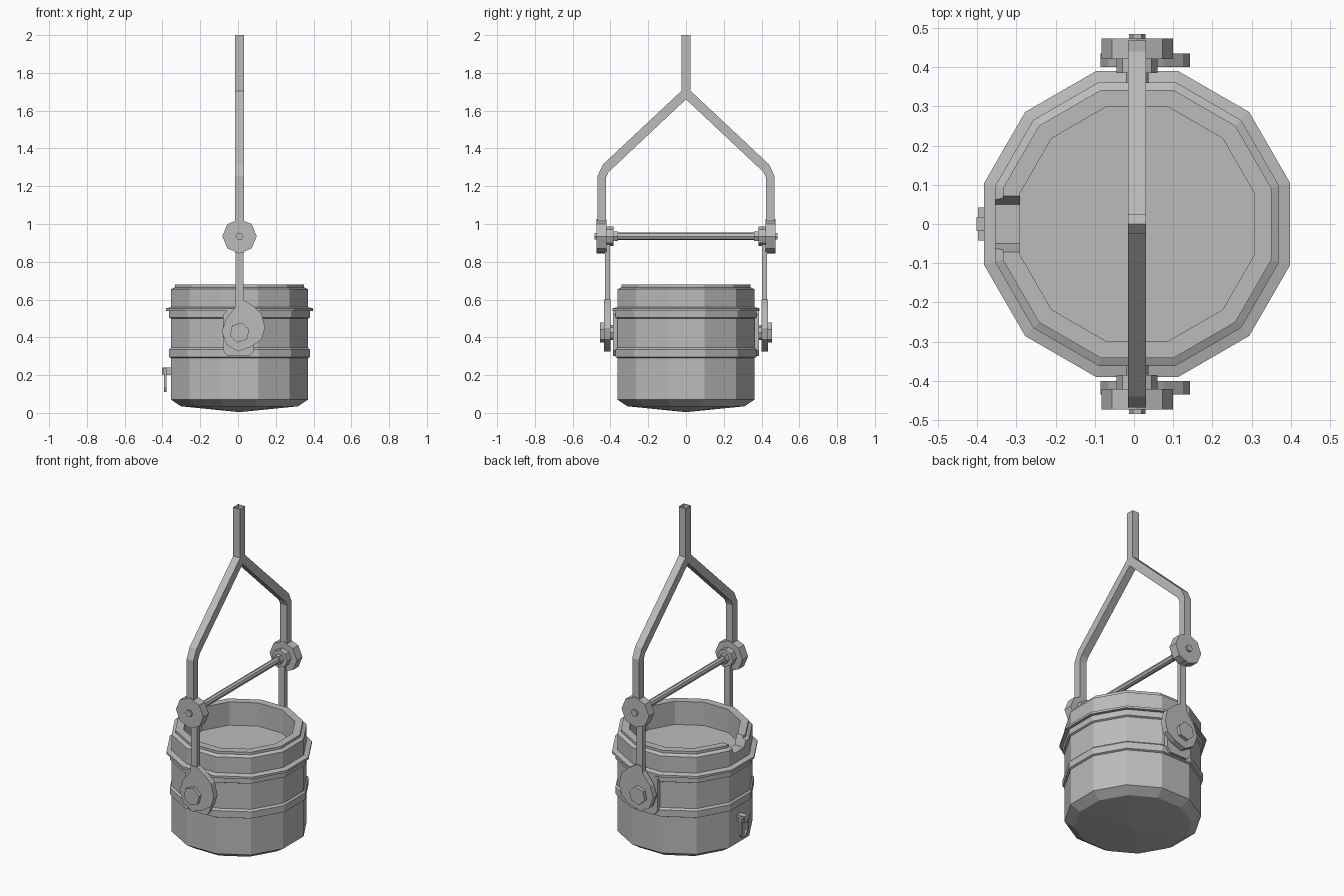
import bpy, bmesh, math
from mathutils import Vector, Matrix

if "Cube" in bpy.data.objects:
    bpy.data.objects.remove(bpy.data.objects["Cube"])

CX = 0.008          # shared axis of vessel and yoke
PIVOT_Z = 0.935     # crossbar height
LUG_Z = 0.425       # trunnion height

steel = bpy.data.materials.new("steel_grey")
steel.use_nodes = True
grey = (0.5, 0.5, 0.5, 1)
steel.diffuse_color = grey
steel.node_tree.nodes["Principled BSDF"].inputs["Base Color"].default_value = grey


def finish(name, bm):
    bmesh.ops.recalc_face_normals(bm, faces=bm.faces)
    mesh = bpy.data.meshes.new(name)
    bm.to_mesh(mesh)
    bm.free()
    mesh.materials.append(steel)
    obj = bpy.data.objects.new(name, mesh)
    bpy.context.collection.objects.link(obj)
    return obj


def prism(name, points, axis, start, end, open_top=False):
    """Extrude a closed 2D outline along x (points are y,z) or y (points are x,z)."""
    bm = bmesh.new()
    place = (lambda a, b: (start, a, b)) if axis == "x" else (lambda a, b: (a, start, b))
    face = bm.faces.new([bm.verts.new(place(a, b)) for a, b in points])
    step = Vector((end - start, 0, 0)) if axis == "x" else Vector((0, end - start, 0))
    ext = bmesh.ops.extrude_face_region(bm, geom=[face], use_keep_orig=True)
    bmesh.ops.translate(bm, vec=step, verts=[v for v in ext["geom"] if isinstance(v, bmesh.types.BMVert)])
    bmesh.ops.recalc_face_normals(bm, faces=bm.faces)
    if open_top:
        top = max(v.co.z for v in bm.verts)
        caps = [f for f in bm.faces if all(v.co.z > top - 0.001 for v in f.verts)]
        bmesh.ops.delete(bm, geom=caps, context="FACES_ONLY")
    return finish(name, bm)


def ngon(sides, radius, z, turn=0.0):
    angles = [math.tau * i / sides + turn for i in range(sides)]
    return [(CX + radius * math.cos(a), z + radius * math.sin(a)) for a in angles]


def lathe(name, profile, sides=12):
    """Revolve (flat radius, z) pairs; both ends lie on the axis."""
    bm = bmesh.new()
    grow = 1 / math.cos(math.pi / sides)
    rings = []
    for r, z in profile:
        if r == 0:
            rings.append([bm.verts.new((CX, 0, z))] * sides)
            continue
        angles = [math.tau * (i + 0.5) / sides for i in range(sides)]
        rings.append([bm.verts.new((CX + r * grow * math.cos(a), r * grow * math.sin(a), z)) for a in angles])
    for low, high in zip(rings, rings[1:]):
        for i in range(sides):
            j = (i + 1) % sides
            bm.faces.new(dict.fromkeys([low[i], low[j], high[j], high[i]]))
    return finish(name, bm)


# Vessel: shallow cone base, two bands, flange, stepped lip and recessed fill
vessel = lathe("vessel", [
    (0, 0.004), (0.31, 0.035), (0.362, 0.07), (0.362, 0.29), (0.372, 0.295),
    (0.372, 0.335), (0.362, 0.345), (0.362, 0.5), (0.372, 0.505), (0.372, 0.54),
    (0.39, 0.54), (0.39, 0.553), (0.362, 0.56), (0.362, 0.655), (0.342, 0.665),
    (0.342, 0.68), (0.298, 0.68), (0.298, 0.54), (0, 0.54)])

# Pouring notch cut through the lip
cutter = prism("notch_cutter", [(-0.085, 0.72), (-0.05, 0.62), (0.05, 0.62), (0.085, 0.72)], "x", -0.5, -0.27)
cutter.hide_render = True
cut = vessel.modifiers.new("notch", "BOOLEAN")
cut.operation = "DIFFERENCE"
cut.solver = "EXACT"
cut.object = cutter
bpy.context.view_layer.objects.active = vessel
bpy.ops.object.modifier_apply(modifier=cut.name)
bpy.data.objects.remove(cutter)

# Forked yoke: open square stem splitting into two bent legs
half = [(0.024, 2.0), (0.024, 1.705), (0.44, 1.315), (0.468, 1.255), (0.468, 0.85),
        (0.424, 0.85), (0.424, 1.245), (0.41, 1.275)]
outline = half + [(0, 1.66)] + [(-y, z) for y, z in reversed(half)]
prism("yoke", outline, "x", CX - 0.023, CX + 0.023, open_top=True)

# Crossbar
prism("crossbar", ngon(8, 0.019, PIVOT_Z), "y", -0.4, 0.4)

# Rounded hook outline with a bulge toward +x
hook = [(0.028, 0.6), (0.075, 0.57), (0.125, 0.525), (0.143, 0.45), (0.125, 0.388),
        (0.07, 0.35), (0, 0.325), (-0.06, 0.36), (-0.086, 0.43), (-0.065, 0.495),
        (-0.015, 0.56), (-0.012, 0.6)]
arm = [(-0.012, 0.59), (0.028, 0.59), (0.028, 0.9), (-0.012, 0.9)]
plate = [(-0.08, 0.33), (-0.055, 0.3), (0.06, 0.3), (0.085, 0.33),
         (0.085, 0.52), (0.06, 0.545), (-0.055, 0.545), (-0.08, 0.52)]

# Pivots, hanger arms and trunnions on both sides
for side, s in (("front", -1), ("back", 1)):
    for part, points, near, far in (
            ("pivot_knob", ngon(8, 0.091, PIVOT_Z), 0.42, 0.473),
            ("pivot_boss", ngon(8, 0.052, PIVOT_Z), 0.385, 0.422),
            ("pivot_nut", ngon(6, 0.029, PIVOT_Z), 0.36, 0.387),
            ("pivot_bolt", ngon(6, 0.021, PIVOT_Z), 0.47, 0.484),
            ("hanger_arm", arm, 0.402, 0.43),
            ("hanger_hook", hook, 0.4, 0.435),
            ("trunnion_nut", ngon(6, 0.054, LUG_Z, 0.3), 0.43, 0.456),
            ("trunnion_pin", ngon(8, 0.04, LUG_Z), 0.36, 0.402),
            ("trunnion_plate", plate, 0.35, 0.386)):
        prism(f"{side}_{part}", points, "y", s * near, s * far)

# Small tipping ring held by a bracket on the side of the vessel
prism("ring_bracket", [(-0.018, 0.2), (0.018, 0.2), (0.018, 0.24), (-0.018, 0.24)], "x", -0.402, -0.35)
for label, s in (("front", -1), ("back", 1)):
    prism(f"{label}_ring_bar", [(s * y, z) for y, z in (
        (0.022, 0.225), (0.036, 0.225), (0.036, 0.135), (0.02, 0.11), (0, 0.11),
        (0, 0.124), (0.014, 0.124), (0.022, 0.14))], "x", -0.393, -0.379)
    prism(f"{label}_ring_lug", [(s * y, z) for y, z in (
        (0.018, 0.21), (0.042, 0.21), (0.042, 0.235), (0.018, 0.235))], "x", -0.398, -0.378)
